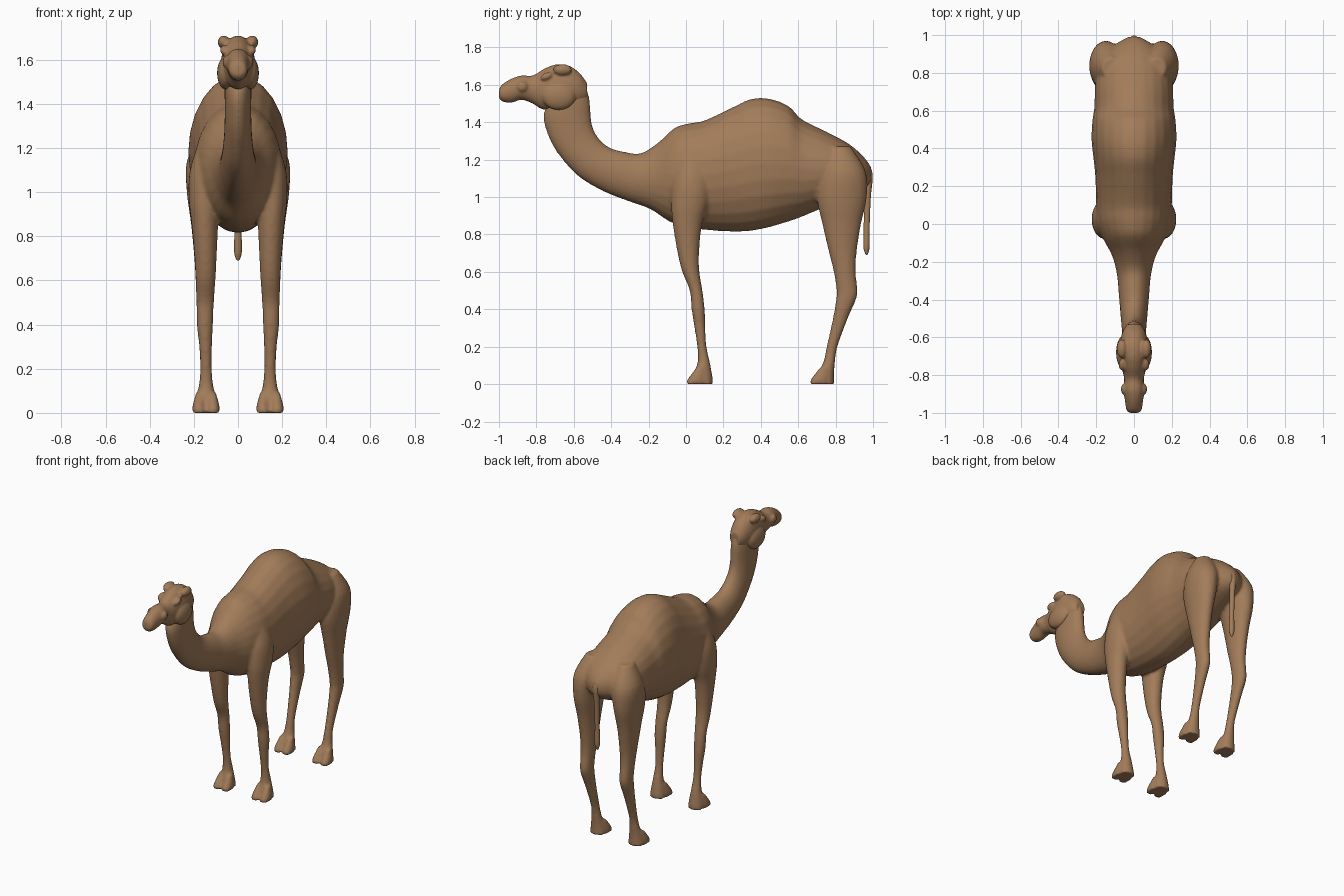
import bpy, bmesh, math
from mathutils import Matrix, Vector

default_cube = bpy.data.objects.get("Cube")
if default_cube:
    bpy.data.objects.remove(default_cube, do_unlink=True)

# One flat coat colour
coat = bpy.data.materials.new("coat_brown")
coat.use_nodes = True
colour = (.36, .2, .1, 1)
coat.diffuse_color = colour
shader = coat.node_tree.nodes["Principled BSDF"]
shader.inputs["Base Color"].default_value = colour
shader.inputs["Roughness"].default_value = .8

SEGMENTS = 24
STEPS = 4


def blend(a, b, c, d, t):
    """Catmull-Rom interpolation between stations b and c."""
    return [q + t * ((r - p) + t * ((2 * p - 5 * q + 4 * r - s)
            + t * (3 * (q - r) + s - p))) / 2
            for p, q, r, s in zip(a, b, c, d)]


def refine(stations):
    last = len(stations) - 1
    smooth = []
    for i in range(last):
        around = [stations[min(max(i + k, 0), last)] for k in (-1, 0, 1, 2)]
        smooth += [blend(*around, step / STEPS) for step in range(STEPS)]
    smooth.append(stations[last])
    return smooth


def loft(bm, stations, side=1):
    """Skin oval rings; a station is two opposite points (y, z, y, z),
    a half width and the x centre."""
    rings = []
    for low_y, low_z, high_y, high_z, width, centre in refine(stations):
        middle = Vector((side * centre, (low_y + high_y) / 2, (low_z + high_z) / 2))
        reach = Vector((0, (high_y - low_y) / 2, (high_z - low_z) / 2))
        ring = []
        for k in range(SEGMENTS):
            angle = math.tau * k / SEGMENTS
            across = Vector((width * math.cos(angle), 0, 0))
            ring.append(bm.verts.new(middle + across + reach * math.sin(angle)))
        rings.append(ring)
    faces = [bm.faces.new(rings[0]), bm.faces.new(rings[-1][::-1])]
    for ring, following in zip(rings, rings[1:]):
        for k in range(SEGMENTS):
            n = (k + 1) % SEGMENTS
            faces.append(bm.faces.new((ring[k], following[k], following[n], ring[n])))
    bmesh.ops.recalc_face_normals(bm, faces=faces)


def ball(bm, centre, size, tilt=0):
    """Add a mirrored pair of ellipsoids."""
    for side in (-1, 1):
        place = Matrix.Translation((side * centre[0], centre[1], centre[2]))
        turn = Matrix.Rotation(tilt, 4, "X")
        scale = Matrix.Diagonal((*size, 1))
        bmesh.ops.create_uvsphere(bm, u_segments=SEGMENTS, v_segments=SEGMENTS // 2,
                                  radius=1, matrix=place @ turn @ scale)


def centred(stations):
    return [(*s, 0) for s in stations]


def level(stations):
    """Turn (height, front, back, half width, x centre) into loft stations."""
    return [(front, z, back, z, width, x) for z, front, back, width, x in stations]


def finish(name, bm, voxel=None, smoothing=0):
    mesh = bpy.data.meshes.new(name)
    bm.to_mesh(mesh)
    bm.free()
    mesh.materials.append(coat)
    mesh.polygons.foreach_set("use_smooth", [True] * len(mesh.polygons))
    obj = bpy.data.objects.new(name, mesh)
    bpy.context.collection.objects.link(obj)
    if voxel:
        # Fuse the overlapping volumes into one skin
        fuse = obj.modifiers.new("fuse", "REMESH")
        fuse.mode = "VOXEL"
        fuse.voxel_size = voxel
        fuse.use_smooth_shade = True
        soften = obj.modifiers.new("soften", "SMOOTH")
        soften.factor = .5
        soften.iterations = smoothing
    return obj


# Neck and humped torso, from the throat to the rump
trunk = centred([
    (-.7, 1.57, -.54, 1.61, .05),
    (-.76, 1.45, -.515, 1.52, .06),
    (-.745, 1.35, -.505, 1.4, .06),
    (-.69, 1.24, -.475, 1.325, .062),
    (-.58, 1.115, -.41, 1.265, .07),
    (-.44, 1.03, -.32, 1.24, .08),
    (-.3, .975, -.24, 1.235, .09),
    (-.19, .935, -.15, 1.29, .115),
    (-.09, .87, -.06, 1.37, .165),
    (0, .84, .02, 1.395, .195),
    (.1, .825, .1, 1.41, .2),
    (.25, .815, .25, 1.48, .205),
    (.35, .82, .35, 1.525, .215),
    (.45, .84, .45, 1.525, .225),
    (.55, .87, .55, 1.485, .22),
    (.62, .895, .62, 1.415, .21),
    (.75, .95, .75, 1.35, .205),
    (.87, 1, .87, 1.285, .18),
    (.95, 1.04, .95, 1.215, .1),
    (.99, 1.08, .99, 1.16, .03),
])

# Legs from the shoulder or hip down to the sole
front_leg = level([
    (1.25, -.02, .08, .04, .13),
    (1.1, -.07, .13, .07, .148),
    (.97, -.08, .12, .07, .153),
    (.85, -.07, .085, .06, .15),
    (.7, -.045, .07, .05, .147),
    (.6, -.02, .072, .045, .147),
    (.5, .02, .088, .04, .149),
    (.4, .03, .1, .037, .15),
    (.3, .045, .103, .029, .147),
    (.2, .06, .11, .026, .145),
    (.12, .062, .127, .034, .145),
    (.05, .04, .14, .048, .145),
    (0, .035, .146, .054, .145),
])
hind_leg = level([
    (1.27, .77, .88, .05, .12),
    (1.14, .72, .96, .09, .142),
    (1, .7, .967, .08, .152),
    (.85, .73, .935, .06, .152),
    (.7, .765, .912, .048, .15),
    (.6, .79, .907, .042, .15),
    (.5, .805, .917, .038, .15),
    (.45, .802, .908, .037, .15),
    (.35, .785, .865, .031, .148),
    (.2, .752, .81, .026, .145),
    (.12, .735, .797, .034, .145),
    (.05, .7, .792, .048, .145),
    (0, .695, .793, .054, .145),
])


def toes(front):
    """Two splayed toes at the front of a foot."""
    return [level([(.09, front + .055, front + .1, .014, x),
                   (.05, front + .025, front + .1, .025, x),
                   (.02, front + .004, front + .1, .031, x),
                   (0, front, front + .1, .031, x)]) for x in (.113, .177)]


body = bmesh.new()
loft(body, trunk)
for leg, toe_tip in ((front_leg, 0), (hind_leg, .66)):
    for side in (-1, 1):
        loft(body, leg, side)
        for toe in toes(toe_tip):
            loft(body, toe, side)
finish("body", body, voxel=.01, smoothing=5)

# Head: long muzzle widening into the skull
skull = centred([
    (-1, 1.53, -1, 1.56, .022),
    (-.98, 1.51, -.99, 1.595, .04),
    (-.93, 1.505, -.94, 1.63, .048),
    (-.88, 1.52, -.88, 1.65, .056),
    (-.82, 1.5, -.82, 1.65, .052),
    (-.77, 1.47, -.76, 1.685, .065),
    (-.7, 1.465, -.7, 1.708, .075),
    (-.63, 1.47, -.63, 1.704, .075),
    (-.57, 1.49, -.57, 1.665, .06),
    (-.53, 1.52, -.53, 1.61, .035),
])
head = bmesh.new()
loft(head, skull)
ball(head, (.055, -.68, 1.54), (.04, .09, .075))            # cheeks
ball(head, (.064, -.66, 1.68), (.028, .05, .03))            # ears
ball(head, (.058, -.745, 1.645), (.024, .035, .02), .4)     # brows
ball(head, (.048, -.875, 1.59), (.022, .03, .03), .5)       # nostrils
finish("head", head, voxel=.007, smoothing=3)

# Tail hanging behind the rump
tail = bmesh.new()
loft(tail, level([
    (1.19, .93, .97, .03, 0),
    (1.12, .95, .998, .025, 0),
    (1, .953, .988, .016, 0),
    (.85, .95, .982, .015, 0),
    (.74, .948, .982, .018, 0),
    (.7, .957, .974, .01, 0),
    (.69, .963, .968, .003, 0),
]))
finish("tail", tail)
